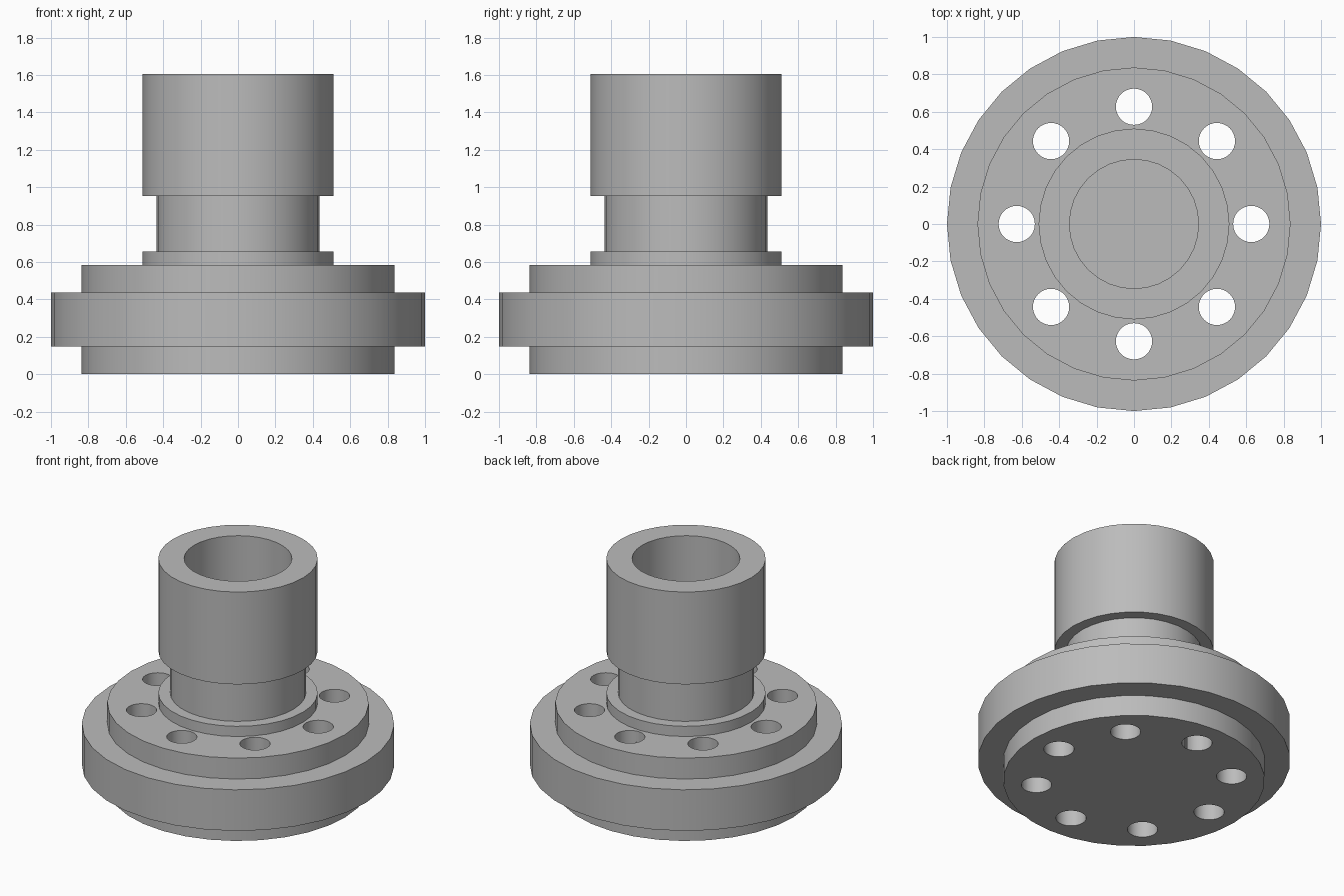
import bpy, bmesh, math

if "Cube" in bpy.data.objects:
    bpy.data.objects.remove(bpy.data.objects["Cube"])

SIDES = 32

grey = bpy.data.materials.new("machined_grey")
grey.diffuse_color = (0.5, 0.5, 0.5, 1)
grey.use_nodes = True
grey.node_tree.nodes["Principled BSDF"].inputs["Base Color"].default_value = grey.diffuse_color


def lathe(name, profile):
    """Closed solid turned about z from (radius, height) points, capped at both ends."""
    bm = bmesh.new()
    rings = []
    for r, z in profile:
        rings.append([bm.verts.new((r * math.cos(2 * math.pi * i / SIDES),
                                    r * math.sin(2 * math.pi * i / SIDES), z))
                      for i in range(SIDES)])
    for a, b in zip(rings, rings[1:]):
        for i in range(SIDES):
            j = (i + 1) % SIDES
            bm.faces.new((a[i], a[j], b[j], b[i]))
    bm.faces.new(rings[0][::-1])
    bm.faces.new(rings[-1])
    bmesh.ops.recalc_face_normals(bm, faces=bm.faces)
    me = bpy.data.meshes.new(name)
    bm.to_mesh(me)
    bm.free()
    me.materials.append(grey)
    ob = bpy.data.objects.new(name, me)
    bpy.context.collection.objects.link(ob)
    return ob


# Stepped flange, collar, grooved neck and socketed hub turned in one piece
hub = lathe("flanged_hub", [
    (0.837, 0), (0.837, 0.147), (1.0, 0.147), (1.0, 0.437),
    (0.837, 0.437), (0.837, 0.585), (0.51, 0.585), (0.51, 0.657),
    (0.435, 0.657), (0.435, 0.953), (0.51, 0.953), (0.51, 1.605),
    (0.345, 1.605), (0.345, 0.657)])

# Ring of eight bolt holes through the flange
for k in range(8):
    a = k * math.pi / 4
    cutter = lathe("bolt_hole_cutter", [(0.097, -0.1), (0.097, 0.75)])
    cutter.location = (0.627 * math.cos(a), 0.627 * math.sin(a), 0)
    cutter.hide_render = True
    cutter.hide_set(True)
    cut = hub.modifiers.new("bolt_hole", 'BOOLEAN')
    cut.operation = 'DIFFERENCE'
    cut.solver = 'EXACT'
    cut.object = cutter

# Bake the holes, remove the cutters and shade the turned walls smooth
bpy.context.view_layer.update()
graph = bpy.context.evaluated_depsgraph_get()
baked = bpy.data.meshes.new_from_object(hub.evaluated_get(graph))
hub.modifiers.clear()
hub.data = baked
for ob in list(bpy.data.objects):
    if ob != hub:
        bpy.data.objects.remove(ob)
bpy.context.view_layer.objects.active = hub
hub.select_set(True)
bpy.ops.object.shade_smooth_by_angle(angle=math.radians(30))
